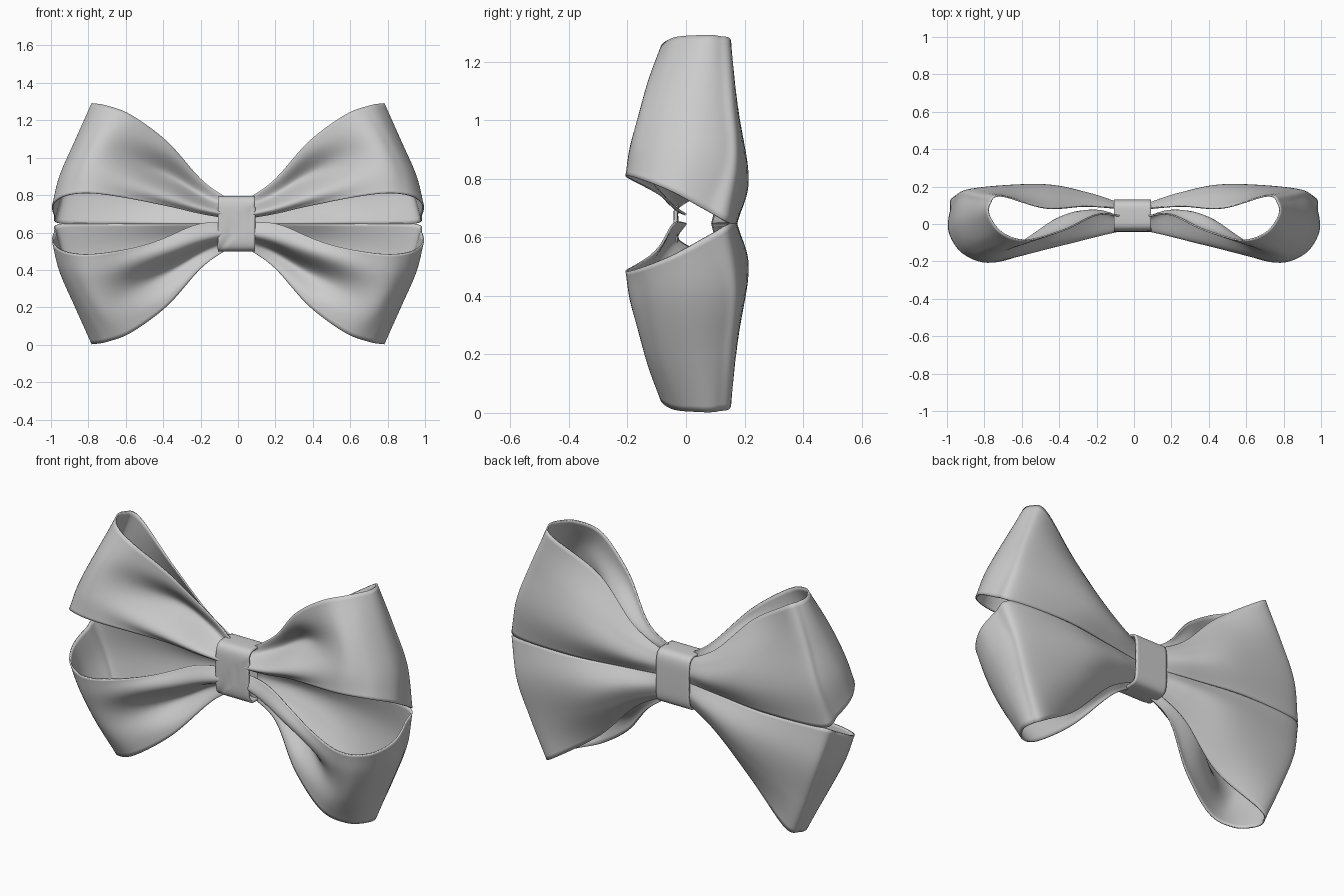
import bpy, bmesh, math
from mathutils import Vector

cube = bpy.data.objects.get("Cube")
if cube:
    bpy.data.objects.remove(cube, do_unlink=True)

MID_Z = 0.647
satin = bpy.data.materials.new("grey_satin")
satin.use_nodes = True
grey = (0.6, 0.6, 0.6, 1)
satin.diffuse_color = grey
satin.node_tree.nodes["Principled BSDF"].inputs["Base Color"].default_value = grey


def spline(points, t):
    """Smooth curve through the points, t from 0 to 1."""
    last = len(points) - 1
    i = min(int(t * last), last - 1)
    f = t * last - i
    b, c = points[i], points[i + 1]
    a = points[i - 1] if i > 0 else b * 2 - c
    d = points[i + 2] if i + 2 <= last else c * 2 - b
    return b + (c - a) * (f / 2) + (a * 2 - b * 5 + c * 4 - d) * (f * f / 2) \
        + (b * 3 - a - c * 3 + d) * (f ** 3 / 2)


def bump(value, centre, width):
    return math.exp(-((value - centre) / width) ** 2)


def finish(name, bm, thickness, offset):
    """Turn the surface into a thin smooth cloth object."""
    bmesh.ops.recalc_face_normals(bm, faces=bm.faces)
    mesh = bpy.data.meshes.new(name)
    bm.to_mesh(mesh)
    bm.free()
    obj = bpy.data.objects.new(name, mesh)
    bpy.context.collection.objects.link(obj)
    obj.location.z = MID_Z
    mesh.materials.append(satin)
    solid = obj.modifiers.new("cloth_thickness", 'SOLIDIFY')
    solid.thickness = thickness
    solid.offset = offset
    bpy.ops.object.select_all(action='DESELECT')
    obj.select_set(True)
    bpy.context.view_layer.objects.active = obj
    bpy.ops.object.shade_smooth_by_angle(angle=math.radians(50))


def grid_faces(bm, rows, closed=False):
    for r, s in zip(rows, rows[1:]):
        n = len(r)
        for j in range(n if closed else n - 1):
            k = (j + 1) % n
            bm.faces.new((r[j], r[k], s[k], s[j]))


# Lines along one ribbon loop: knot, out along the front, round the tip, back
inner_edge = [(.05, 0, .03), (.2, -.04, .055), (.4, -.09, .1), (.73, -.2, .158),
              (.9, -.165, .155), (.985, -.05, .11), (.98, .07, .045), (.94, .15, 0),
              (.6, .17, 0), (.3, .13, 0), (.05, .09, 0)]
ridge = [(.05, -.03, .05), (.2, -.06, .09), (.4, -.11, .16), (.74, -.185, .27),
         (.88, -.13, .28), (.948, 0, .26), (.93, .13, .23), (.87, .185, .2),
         (.5, .21, .14), (.25, .165, .08), (.05, .1, .05)]
valley = [(.05, .02, .09), (.2, .055, .15), (.4, .005, .28), (.68, -.135, .42),
          (.8, -.1, .45), (.863, .02, .45), (.855, .12, .43), (.8, .17, .41),
          (.5, .175, .29), (.25, .14, .16), (.05, .09, .09)]
outer_edge = [(.05, .04, .13), (.2, .055, .24), (.38, -.025, .44), (.57, -.085, .58),
              (.7, -.05, .63), (.772, .04, .642), (.77, .11, .64), (.71, .15, .612),
              (.47, .085, .445), (.25, .095, .225), (.05, .08, .11)]
rails = [[Vector(p) for p in rail] for rail in (inner_edge, ridge, valley, outer_edge)]


def ribbon_loop(name, side, up):
    bm = bmesh.new()
    rows = []
    for i in range(81):
        u = i / 80
        across = [spline(rail, u) for rail in rails]
        if up < 0 and u < 0.4:
            # the lower loop's front edge climbs to the middle beside the knot
            across[0].z -= 0.055 * bump(across[0].x, 0.2, 0.2)
        row = []
        for j in range(29):
            v = j / 28
            p = spline(across, v)
            # soft slanting pleat along the front layer
            if u < 0.45:
                fold = 0.77 - 0.4 * p.x
                pleat = bump(v, fold, 0.14) - 0.6 * bump(v, fold + 0.27, 0.12)
                p.y += 0.035 * bump(p.x, 0.4, 0.19) * pleat
            row.append(bm.verts.new((p.x * side, p.y, p.z * up)))
        rows.append(row)
    grid_faces(bm, rows)
    finish(name, bm, 0.008, 0)


for side, side_name in ((1, "left"), (-1, "right")):
    for up, up_name in ((1, "upper"), (-1, "lower")):
        ribbon_loop(f"{up_name}_{side_name}_loop", side, up)

# Band wrapped round the middle, with a faint diagonal crease at the front
bm = bmesh.new()
rows = []
for i in range(17):
    x = -0.108 + 0.2 * i / 16
    ring = []
    for j in range(64):
        a = math.tau * j / 64
        c, s = math.cos(a), math.sin(a)
        y = 0.045 + 0.087 * math.copysign(abs(c) ** 0.45, c)
        z = 0.149 * math.copysign(abs(s) ** 0.4, s)
        if c < 0:
            y += 0.006 * bump(z - x * 1.2, -0.02, 0.02)
        ring.append(bm.verts.new((x, y, z)))
    rows.append(ring)
grid_faces(bm, rows, closed=True)
finish("knot_band", bm, 0.012, -1)
